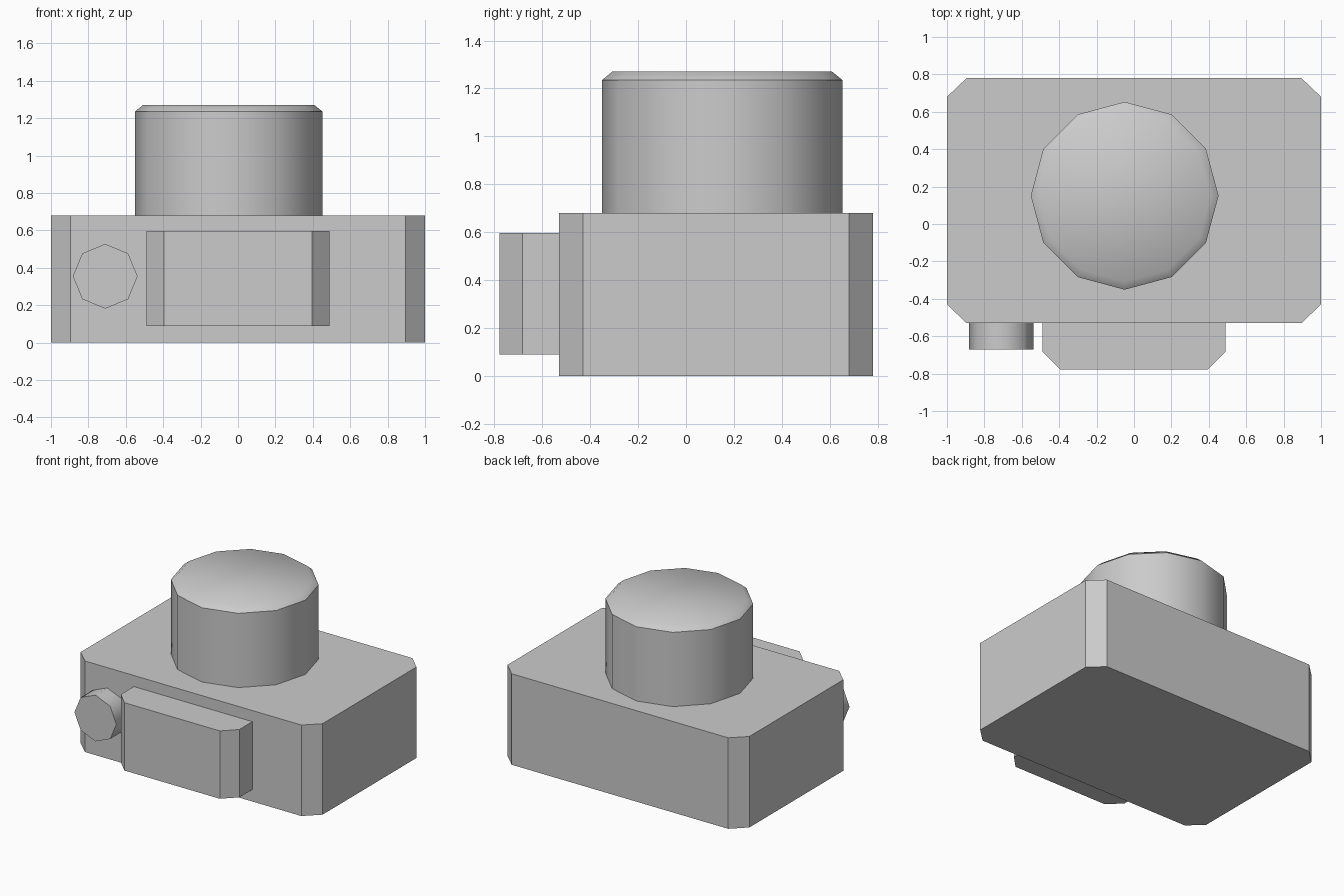
import bpy, bmesh, math
from mathutils import Matrix

if "Cube" in bpy.data.objects:
    bpy.data.objects.remove(bpy.data.objects["Cube"])


def add_object(name, bm, smooth=False):
    bmesh.ops.recalc_face_normals(bm, faces=bm.faces[:])
    mesh = bpy.data.meshes.new(name)
    bm.to_mesh(mesh)
    bm.free()
    obj = bpy.data.objects.new(name, mesh)
    bpy.context.collection.objects.link(obj)
    if smooth:
        bpy.ops.object.select_all(action='DESELECT')
        obj.select_set(True)
        bpy.context.view_layer.objects.active = obj
        bpy.ops.object.shade_smooth_by_angle(angle=math.radians(46))
    return obj


def prism(name, outline, z0, z1):
    """Extrude a plan outline upward."""
    bm = bmesh.new()
    base = bm.faces.new([bm.verts.new((x, y, z0)) for x, y in outline])
    top = bmesh.ops.extrude_face_region(bm, geom=[base])["geom"]
    bmesh.ops.translate(bm, vec=(0, 0, z1 - z0),
                        verts=[v for v in top if isinstance(v, bmesh.types.BMVert)])
    return add_object(name, bm)


def lathe(name, sides, rings, matrix):
    """Stack rings of (radius, height) and cap both ends."""
    bm = bmesh.new()
    loops = [[bm.verts.new((r * math.cos(math.tau * i / sides),
                            r * math.sin(math.tau * i / sides), h))
              for i in range(sides)] for r, h in rings]
    for a, b in zip(loops, loops[1:]):
        for i in range(sides):
            j = (i + 1) % sides
            bm.faces.new((a[i], a[j], b[j], b[i]))
    bm.faces.new(loops[0][::-1])
    bm.faces.new(loops[-1])
    bm.transform(matrix)
    return add_object(name, bm, smooth=True)


def mirrored(half):
    """Complete a right-hand half outline across x = 0."""
    return half + [(-x, y) for x, y in reversed(half)]


# Main body with clipped vertical corners
prism("body", mirrored([(0.895, -0.53), (1, -0.43), (1, 0.68), (0.895, 0.78)]), 0, 0.68)

# Front grip block with clipped front corners
prism("front_grip", mirrored([(0.395, -0.778), (0.49, -0.683), (0.49, -0.52)]), 0.09, 0.597)

# Twelve-sided barrel with a bevelled rim
lathe("barrel", 12, [(0.502, 0.67), (0.502, 1.235), (0.459, 1.27)],
      Matrix.Translation((-0.05, 0.151, 0)))

# Eight-sided front button
lathe("front_button", 8, [(0.173, 0), (0.173, 0.148)],
      Matrix.Translation((-0.71, -0.522, 0.355)) @ Matrix.Rotation(math.pi / 2, 4, 'X'))
